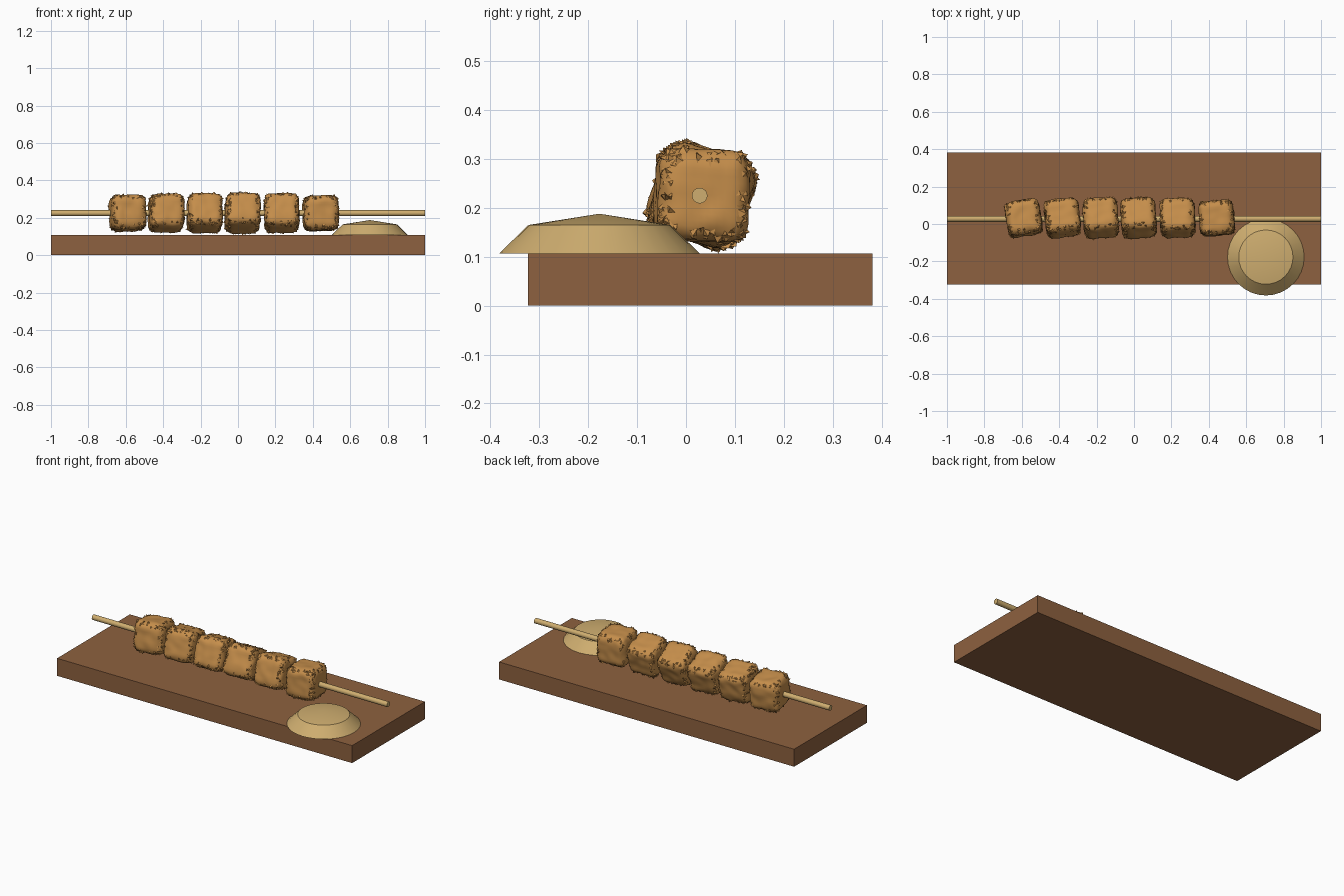
import bpy, bmesh, math, random
from mathutils import Vector, Euler, noise

random.seed(4)
cube = bpy.data.objects.get("Cube")
if cube:
    bpy.data.objects.remove(cube, do_unlink=True)


def material(name, colour):
    m = bpy.data.materials.new(name)
    m.use_nodes = True
    m.diffuse_color = (*colour, 1)
    m.node_tree.nodes["Principled BSDF"].inputs["Base Color"].default_value = (*colour, 1)
    return m


wood = material("board brown", (0.27, 0.12, 0.05))
meat = material("toasted brown", (0.56, 0.27, 0.07))
cream = material("pale tan", (0.62, 0.42, 0.16))


def finish(bm, name, mat, location=(0, 0, 0), angle=None):
    bmesh.ops.recalc_face_normals(bm, faces=bm.faces)
    mesh = bpy.data.meshes.new(name)
    bm.to_mesh(mesh)
    bm.free()
    mesh.materials.append(mat)
    obj = bpy.data.objects.new(name, mesh)
    bpy.context.collection.objects.link(obj)
    obj.location = location
    if angle:
        bpy.ops.object.select_all(action="DESELECT")
        obj.select_set(True)
        bpy.context.view_layer.objects.active = obj
        bpy.ops.object.shade_smooth_by_angle(angle=math.radians(angle))
    return obj


# Serving board
bm = bmesh.new()
bmesh.ops.create_cube(bm, size=1)
bmesh.ops.scale(bm, vec=(2, 0.705, 0.107), verts=bm.verts)
finish(bm, "board", wood, (0, 0.029, 0.0535))

# Skewer stick
bm = bmesh.new()
bmesh.ops.create_cone(bm, cap_ends=True, segments=16, radius1=0.016, radius2=0.016, depth=2)
stick = finish(bm, "skewer_stick", cream, (0, 0.028, 0.225), 40)
stick.rotation_euler.y = math.pi / 2

# Low dome of sauce: lathed profile
bm = bmesh.new()
profile = [(0, 0), (0.205, 0), (0.145, 0.058), (0, 0.081)]
verts = [bm.verts.new((r, 0, z)) for r, z in profile]
edges = [bm.edges.new(pair) for pair in zip(verts, verts[1:])]
bmesh.ops.spin(bm, geom=verts + edges, axis=(0, 0, 1), cent=(0, 0, 0),
               angle=math.tau, steps=32)
bmesh.ops.remove_doubles(bm, verts=bm.verts, dist=0.0005)
finish(bm, "sauce_dome", cream, (0.705, -0.177, 0.107), 32)


def rough_chunk(index, x, tilt, turn):
    """Rounded cube with an uneven surface and torn flakes along its edges."""
    bm = bmesh.new()
    bmesh.ops.create_cube(bm, size=0.186)
    bmesh.ops.subdivide_edges(bm, edges=bm.edges, cuts=13, use_grid_fill=True)
    half, radius = 0.093, 0.042
    inner = half - radius
    for v in bm.verts:
        core = Vector([max(-inner, min(inner, c)) for c in v.co])
        out = (v.co - core).normalized()
        bump = noise.noise(v.co * 22 + Vector((index * 7, 0, 0)))
        v.co = core + out * (radius + 0.005 * bump)
    bm.normal_update()
    # Flakes: thin lifted slivers, sitting on the rounded edges
    spots = [(f.calc_center_median(), f.normal.copy()) for f in bm.faces
             if max(abs(c) for c in f.normal) < 0.93]
    for centre, normal in random.sample(spots, 150):
        along = normal.cross(Vector([random.uniform(-1, 1) for _ in range(3)])).normalized()
        side = normal.cross(along)
        length = random.uniform(0.008, 0.016)
        base = [centre + along * length - normal * 0.003,
                centre - along * length - normal * 0.003,
                centre + side * 0.014 - normal * 0.003]
        tip = centre - side * 0.004 + normal * random.uniform(0.003, 0.010)
        ring = [bm.verts.new(p) for p in base]
        top = bm.verts.new(tip)
        bm.faces.new(ring)
        for a, b in zip(ring, ring[1:] + ring[:1]):
            bm.faces.new((a, b, top))
    obj = finish(bm, f"meat_chunk_{index}", meat, (x, 0.032, 0.225), 35)
    obj.rotation_euler = Euler((math.radians(tilt), math.radians(random.uniform(-2, 2)),
                                math.radians(turn)))


# Row of chunks along the stick, each tilted and turned differently
chunks = [(-0.59, -7, 9), (-0.383, -14, 7), (-0.178, -20, 4),
          (0.024, -25, 4), (0.233, -17, 2), (0.442, -3, 5)]
for i, (x, tilt, turn) in enumerate(chunks, 1):
    rough_chunk(i, x, tilt, turn)
